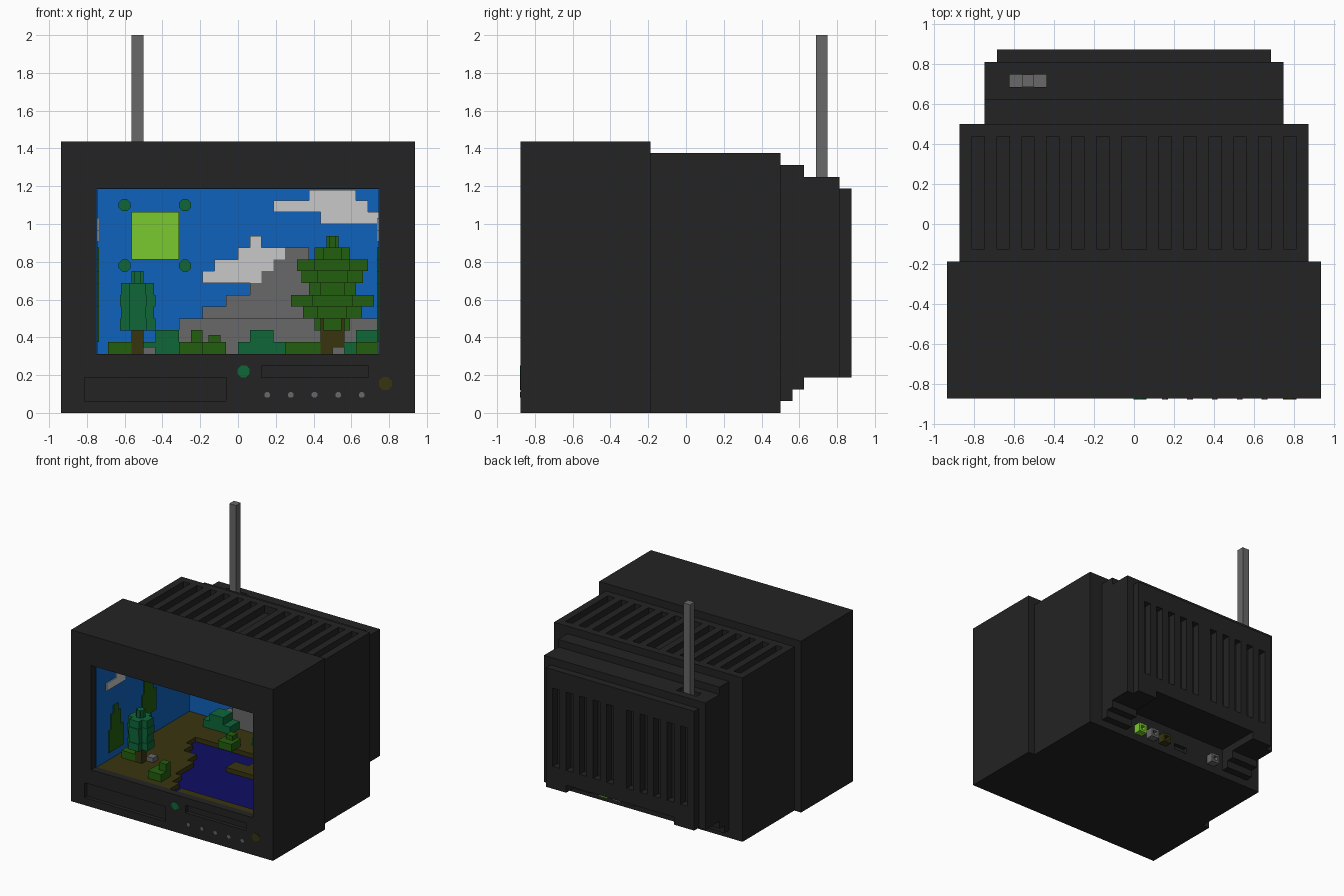
import bpy, bmesh, math
from mathutils import Matrix, Vector

old = bpy.data.objects.get("Cube")
if old:
    bpy.data.objects.remove(old, do_unlink=True)

UNIT = 1 / 16  # one block of the blocky grid


def material(name, *rgb):
    linear = [((c / 255 + 0.055) / 1.055) ** 2.4 for c in rgb] + [1]
    mat = bpy.data.materials.new(name)
    mat.use_nodes = True
    mat.diffuse_color = linear
    mat.node_tree.nodes["Principled BSDF"].inputs["Base Color"].default_value = linear
    return mat


black = material("black_plastic", 35, 35, 35)
grey = material("grey", 104, 104, 104)
white = material("white", 200, 200, 200)
blue = material("sky_blue", 14, 98, 188)
navy = material("water_navy", 14, 14, 100)
lime = material("lime", 122, 200, 46)
green = material("leaf_green", 36, 95, 15)
teal = material("teal_green", 14, 102, 57)
brown = material("earth_brown", 56, 52, 15)


def finish(name, mat, bm):
    mesh = bpy.data.meshes.new(name)
    bm.to_mesh(mesh)
    bm.free()
    mesh.materials.append(mat)
    obj = bpy.data.objects.new(name, mesh)
    bpy.context.scene.collection.objects.link(obj)
    return obj


def blocks(name, mat, *boxes):
    """One object from boxes given as x, y, z ranges in grid blocks."""
    bm = bmesh.new()
    for x0, x1, y0, y1, z0, z1 in boxes:
        centre = Vector((x0 + x1, y0 + y1, z0 + z1)) * UNIT / 2
        size = Vector((x1 - x0, y1 - y0, z1 - z0)) * UNIT
        bmesh.ops.create_cube(bm, size=1, matrix=Matrix.Translation(centre) @ Matrix.Diagonal(size).to_4x4())
    return finish(name, mat, bm)


def cut(obj, *boxes):
    cutter = blocks("cutter", black, *boxes)
    cutter.hide_render = True
    mod = obj.modifiers.new("cut", "BOOLEAN")
    mod.operation, mod.solver, mod.object = "DIFFERENCE", "EXACT", cutter
    graph = bpy.context.evaluated_depsgraph_get()
    mesh = bpy.data.meshes.new_from_object(obj.evaluated_get(graph))
    obj.modifiers.clear()
    obj.data = mesh
    bpy.data.objects.remove(cutter, do_unlink=True)


def mirrored(*boxes):
    return list(boxes) + [(-b[1], -b[0], *b[2:]) for b in boxes]


def disc(name, mat, x, y, z, radius, depth):
    bm = bmesh.new()
    turn = Matrix.Rotation(math.pi / 2, 4, "X") @ Matrix.Rotation(math.pi / 8, 4, "Z")
    bmesh.ops.create_cone(bm, cap_ends=True, segments=8, radius1=radius, radius2=radius, depth=depth,
                          matrix=Matrix.Translation((x, y, z)) @ turn)
    finish(name, mat, bm)


# Front housing with screen opening and the two recessed panels
front = blocks("front_housing", black, (-15, 15, -14, -3, 0, 23))
cut(front, (-12, 12, -15, -2, 5, 19))
cut(front, (-12, 12, -13, -2, 4, 6))
cut(front, (-13, -1, -15, -13.5, 1, 3), (2, 11, -15, -13.5, 3, 4))

# Middle housing with top vents
middle = blocks("middle_housing", black, (-14, 14, -3, 8, 0, 22))
cut(middle, (-12, 12, -4, 7, 4, 19))
top_vents = [(i, i + 1, -2, 7, 21, 24) for i in range(2, 13, 2)]
cut(middle, (-1, 1, -2, 7, 21, 24), *mirrored(*top_vents))

# Stepped rear housing with back vents and connector notch
collar = blocks("rear_collar", black, (-12, 12, 8, 10, 3, 21))
rear = blocks("rear_housing", black, (-12, 12, 10, 13, 3, 20))
panel = blocks("back_panel", black, (-11, 11, 13, 14, 3, 19))
for shell in (collar, rear, panel):
    cut(shell, (-8, 8, 7, 15, 2, 4))
back_vents = [(i, i + 1, 12, 15, 6, 16.5) for i in range(1, 10, 2)]
cut(panel, *mirrored(*back_vents))
cut(rear, (-10, -7, 11, 12, 19, 21))
blocks("rear_steps", black, *mirrored((8, 12, 8, 9, 1, 3), (8, 12, 9, 10, 2, 3)))

# Aerial and its socket
blocks("aerial", grey, (-9, -8, 11, 12, 19, 32))
blocks("aerial_socket", grey, (-10, -9, 11, 12, 19, 19.5), (-8, -7, 11, 12, 19, 19.5))

# Rear connectors
for i, (x, mat) in enumerate(((6, lime), (4, grey), (2, brown), (-6, grey))):
    plug = blocks(f"connector_{i}", mat, (x - .6, x + .6, 8, 9, 1, 2.2))
    cut(plug, (x - .3, x + .3, 8.5, 10, 1.3, 1.9))
cut(middle, (-2, 0, 7.5, 9, 1.2, 2))

# Front buttons
disc("power_button", teal, .03, -.875, .22, .034, .008)
disc("tuning_knob", brown, .78, -.875, .155, .037, .008)
for i in range(5):
    disc(f"small_button_{i}", grey, .155 + i / 8, -.875, .095, .016, .008)

# Sky lining of the scene behind the screen
blocks("sky_back", blue, (-12, 12, 6.7, 7, 4, 19))
blocks("sky_sides", blue, *mirrored((11.9, 12, -13, 6.7, 4, 19)))
blocks("sky_top", blue, (-11.9, 11.9, -13, 6.7, 18.95, 19))

# Lake and stepped shore
blocks("water", navy, (-11.9, 11.9, -13, 6.7, 4, 4.4))
shore = [(-11.9, edge, y, y + 2, 4, 5)
         for y, edge in zip(range(-13, 1, 2), (-1, -2, -3, -3, -4, -6, -7))]
blocks("land", brown, (-11.9, 11.9, 1, 6.7, 4, 5), (0, 11.9, -13, -12, 4, 5),
       (1, 11.9, -4, -2, 4, 5), (3, 11.9, -2, 1, 4, 5), *shore)

# Mountain, snow and clouds on the back wall
PLATE = (6.57, 6.7)
slope = zip(range(8, 14), (-3, -1, 1, 2, 3, 4))
blocks("mountain", grey, *[(x, 6, *PLATE, z, z + 1) for z, x in slope])
blocks("mountain_foot", grey, (-6, 11.9, 6, 6.7, 5, 7), (-5, 11.9, 6, 6.7, 7, 8))
blocks("snow", white, (-3, 2, *PLATE, 11, 12), (-2, 3, *PLATE, 12, 13),
       (0, 4, *PLATE, 13, 14), (1, 2, *PLATE, 14, 15))
blocks("cloud", white, (3, 11, *PLATE, 17, 18), (6, 10, *PLATE, 18, 18.9), (7, 11.9, *PLATE, 16, 17))

# Square sun with four corner dots
blocks("sun", lime, (-9, -5, *PLATE, 13, 17))
for x in (-.6, -.28):
    for z in (.78, 1.1):
        disc("sun_dot", teal, x, .414, z, .034, .009)

# Trees and clouds on the side walls
WALL = (11.77, 11.9)
painted = []
for y, z in ((-9, 6), (-2, 8)):
    painted += [(*WALL, y - 1.5, y + 1.5, z, z + 3), (*WALL, y - 1, y + 1, z + 3, z + 5),
                (*WALL, y - .5, y + .5, z + 5, z + 6)]
blocks("painted_trees", green, *mirrored(*painted))
blocks("painted_clouds", white, *mirrored((*WALL, -11, -7, 14.5, 15.5), (*WALL, -9, -5, 15.5, 16.5)))


def tree(name, mat, x, y, trunk_top, radius, layers):
    """Crown of crossed slabs whose width changes with height."""
    crown = []
    for z, w in layers:
        crown += [(x - w, x + w, y - w / 2, y + w / 2, z, z + 1),
                  (x - w / 2, x + w / 2, y - w, y + w, z, z + 1)]
    blocks(name + "_crown", mat, *crown)
    blocks(name + "_trunk", brown, (x - radius, x + radius, y - radius, y + radius, 5, trunk_top))


tree("small_tree", teal, -8.5, -8.5, 8, .5,
     [(7, 1.5), (8, 1.4), (9, 1.5), (10, 1.4), (11, .5)])
tree("large_tree", green, 8, 3, 9, 1,
     [(7, 1.5), (8, 2.5), (9, 3.5), (10, 2), (11, 2.6), (12, 3), (13, 1.5), (14, .5)])

# Bushes and rocks
blocks("green_bushes", green, (-11, -9, -9, -8, 5, 6), (-5, -3, -12, -10, 5, 6), (-4, -3, -11, -10, 6, 7),
       (-3, -1, 0, 2, 5, 6), (-2.5, -1.5, 1, 2, 6, 6.6), (4, 7, 2, 4, 5, 6), (10, 11.8, 1, 3, 5, 6))
blocks("teal_bushes", teal, (-8, -4, 4, 6, 5, 6), (-7, -5, 4, 6, 6, 7), (0, 4, 3, 5, 5, 6),
       (1, 3, 3, 5, 6, 7), (9, 10, 2, 4, 5, 6), (10, 11.8, 3, 5, 5, 7))
blocks("rocks", grey, (-8, -7, -8, -7, 5, 5.6), (8, 9, 0, 1, 5, 5.6))
